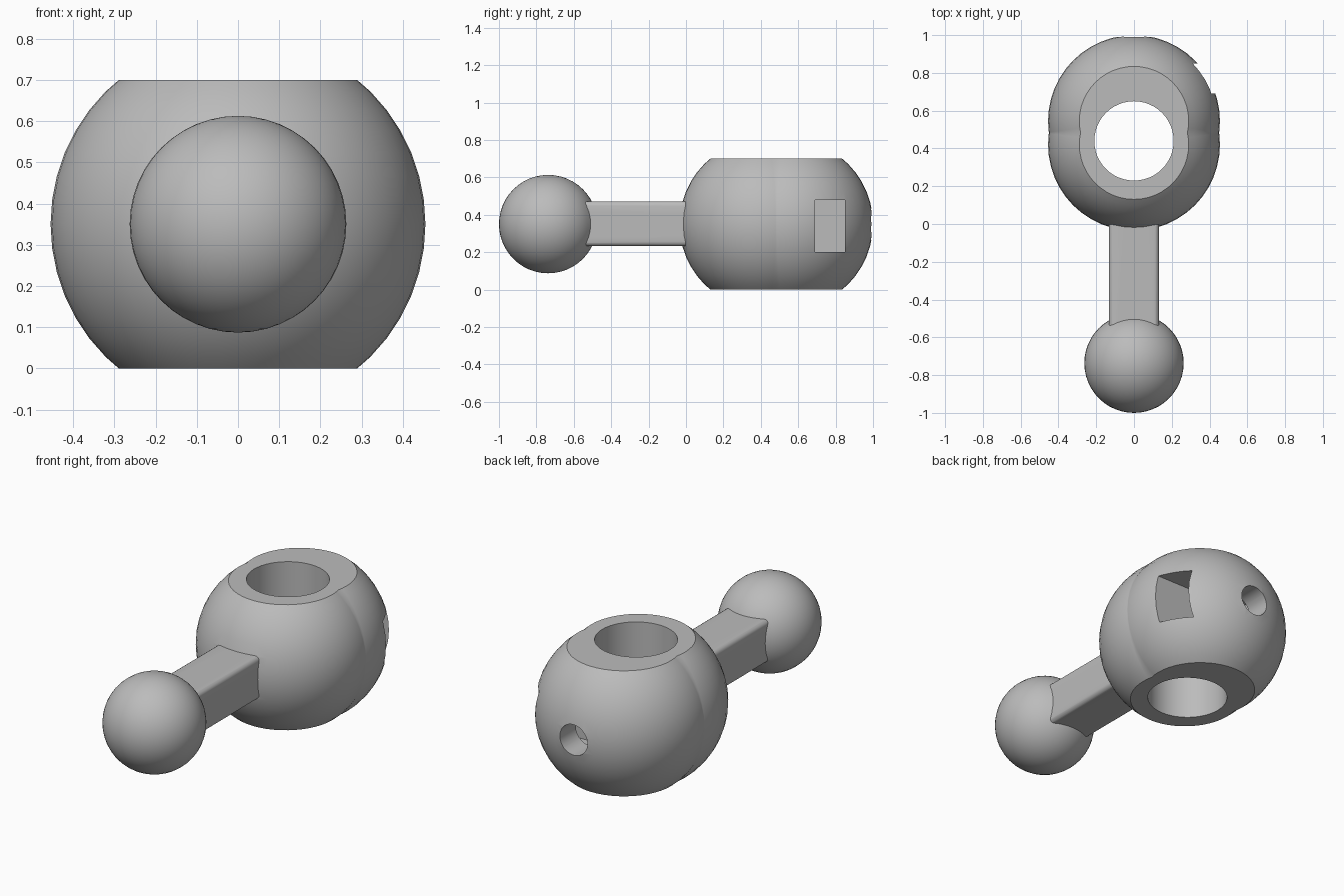
import bpy
import math

cube = bpy.data.objects.get("Cube")
if cube:
    bpy.data.objects.remove(cube, do_unlink=True)

MID = 0.35  # height of the main axis

grey = bpy.data.materials.new("plain grey")
grey.use_nodes = True
colour = (0.5, 0.5, 0.5, 1)
grey.diffuse_color = colour
grey.node_tree.nodes["Principled BSDF"].inputs["Base Color"].default_value = colour


def finish(name):
    ob = bpy.context.object
    ob.name = name
    ob.data.materials.append(grey)
    return ob


def ball(name, y, radius):
    bpy.ops.mesh.primitive_uv_sphere_add(segments=48, ring_count=24,
                                         radius=radius, location=(0, y, MID))
    return finish(name)


def box(name, low, high):
    centre = [(a + b) / 2 for a, b in zip(low, high)]
    bpy.ops.mesh.primitive_cube_add(size=1, location=centre)
    ob = finish(name)
    ob.scale = [b - a for a, b in zip(low, high)]
    bpy.ops.object.transform_apply(location=False, rotation=False, scale=True)
    return ob


def rod(name, centre, radius, length, tilt=0):
    bpy.ops.mesh.primitive_cylinder_add(vertices=48, radius=radius, depth=length,
                                        location=centre, rotation=(tilt, 0, 0))
    return finish(name)


def combine(target, tool, operation):
    mod = target.modifiers.new(operation.lower(), "BOOLEAN")
    mod.operation, mod.object, mod.solver = operation, tool, "EXACT"
    bpy.ops.object.select_all(action="DESELECT")
    bpy.context.view_layer.objects.active = target
    target.select_set(True)
    bpy.ops.object.modifier_apply(modifier=mod.name)
    bpy.data.objects.remove(tool, do_unlink=True)


# Socket body: two overlapping spheres, joined with the arm and ball
body = ball("ball_joint_link", 0.42, 0.455)
combine(body, ball("rear_lobe", 0.545, 0.455), "UNION")

# Flat top and bottom
combine(body, box("height_limit", (-1, -1, 0), (1, 2, 0.7)), "INTERSECT")

# Arm with rounded long edges
arm = box("arm", (-0.132, -0.7, 0.232), (0.132, 0.2, 0.472))
bevel = arm.modifiers.new("rounded_edges", "BEVEL")
bevel.width, bevel.segments = 0.025, 4
bpy.ops.object.modifier_apply(modifier=bevel.name)
combine(body, arm, "UNION")
combine(body, ball("end_ball", -0.737, 0.263), "UNION")

# Vertical bore, rear screw hole and side nut slot
combine(body, rod("bore", (0, 0.44, MID), 0.21, 2), "DIFFERENCE")
combine(body, rod("screw_hole", (0, 0.85, MID), 0.085, 0.7, math.pi / 2), "DIFFERENCE")
combine(body, box("nut_slot", (-0.14, 0.69, 0.2), (0.6, 0.85, 0.48)), "DIFFERENCE")

bpy.ops.object.select_all(action="DESELECT")
body.select_set(True)
bpy.context.view_layer.objects.active = body
bpy.ops.object.shade_smooth_by_angle(angle=math.radians(30))
